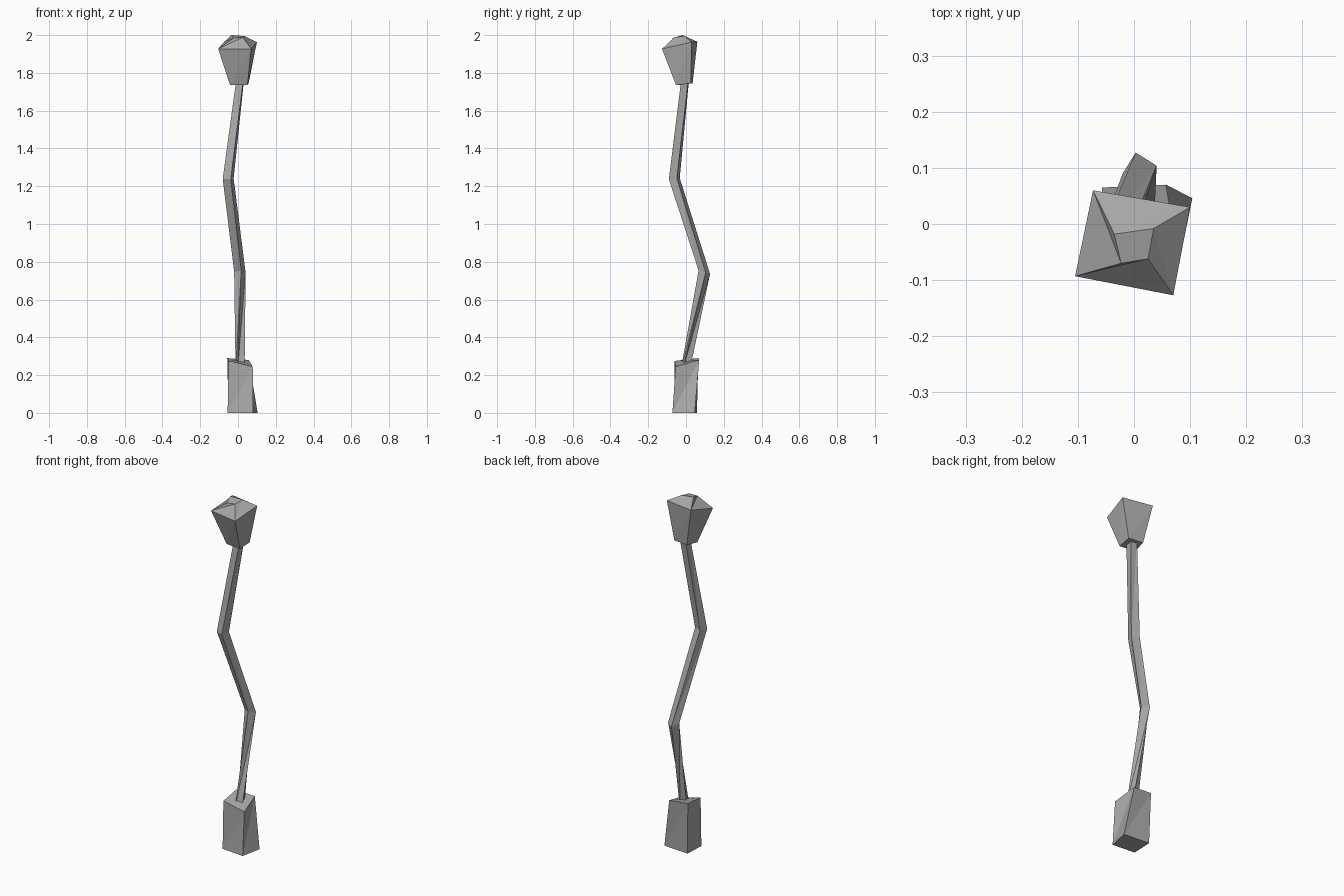
import bpy, bmesh, math

if "Cube" in bpy.data.objects:
    bpy.data.objects.remove(bpy.data.objects["Cube"])

# Dark stone grey shared by every part
grey = bpy.data.materials.new("dark_grey")
grey.diffuse_color = (0.4, 0.4, 0.4, 1)
grey.use_nodes = True
grey.node_tree.nodes["Principled BSDF"].inputs["Base Color"].default_value = grey.diffuse_color


def loft(name, rings):
    """Skin a stack of four-corner rings with triangles and cap both ends."""
    bm = bmesh.new()
    loops = [[bm.verts.new(p) for p in ring] for ring in rings]
    for a, b in zip(loops, loops[1:]):
        for i in range(4):
            j = (i + 1) % 4
            bm.faces.new((a[i], a[j], b[j]))
            bm.faces.new((a[i], b[j], b[i]))
    bm.faces.new(loops[0][::-1])
    bm.faces.new(loops[-1])
    bmesh.ops.recalc_face_normals(bm, faces=bm.faces[:])
    mesh = bpy.data.meshes.new(name)
    bm.to_mesh(mesh)
    bm.free()
    mesh.materials.append(grey)
    obj = bpy.data.objects.new(name, mesh)
    bpy.context.collection.objects.link(obj)
    return obj


def square(x, y, z, size, turn, tilt=0.0):
    """Square section turned about z; tilt slopes it along y for a mitre."""
    pts = []
    for k in range(4):
        a = math.radians(turn + 45 + 90 * k)
        dx, dy = size * math.cos(a) / math.sqrt(2), size * math.sin(a) / math.sqrt(2)
        pts.append((x + dx, y + dy, z + tilt * dy))
    return pts


# Rough tapered foot block
loft("base_block", [
    [(-0.055, -0.06, 0), (0.08, -0.072, 0), (0.104, 0.046, 0), (-0.05, 0.058, 0)],
    [(-0.05, -0.06, 0.275), (0.078, -0.055, 0.245),
     (0.057, 0.07, 0.28), (-0.057, 0.065, 0.29)],
])

# Crooked square shaft, twisting in its lowest length and running into both blocks
loft("crooked_shaft", [
    square(0.011, -0.005, 0.22, 0.039, -75),
    square(0.010, 0.097, 0.745, 0.044, -32, -0.3),
    square(-0.052, -0.062, 1.24, 0.045, -20, 0.1),
    square(0.012, -0.004, 1.77, 0.038, -5),
])

# Faceted head, flaring up from the shaft to a shallow crown
loft("faceted_head", [
    [(-0.042, -0.042, 1.735), (0.05, -0.053, 1.735),
     (0.056, 0.025, 1.745), (-0.03, 0.035, 1.745)],
    [(-0.105, -0.093, 1.927), (0.07, -0.127, 1.927),
     (0.1, 0.03, 1.963), (-0.073, 0.06, 1.965)],
    [(-0.023, -0.07, 1.985), (0.025, -0.062, 1.988),
     (0.035, -0.008, 1.995), (-0.035, -0.018, 2.0)],
])
